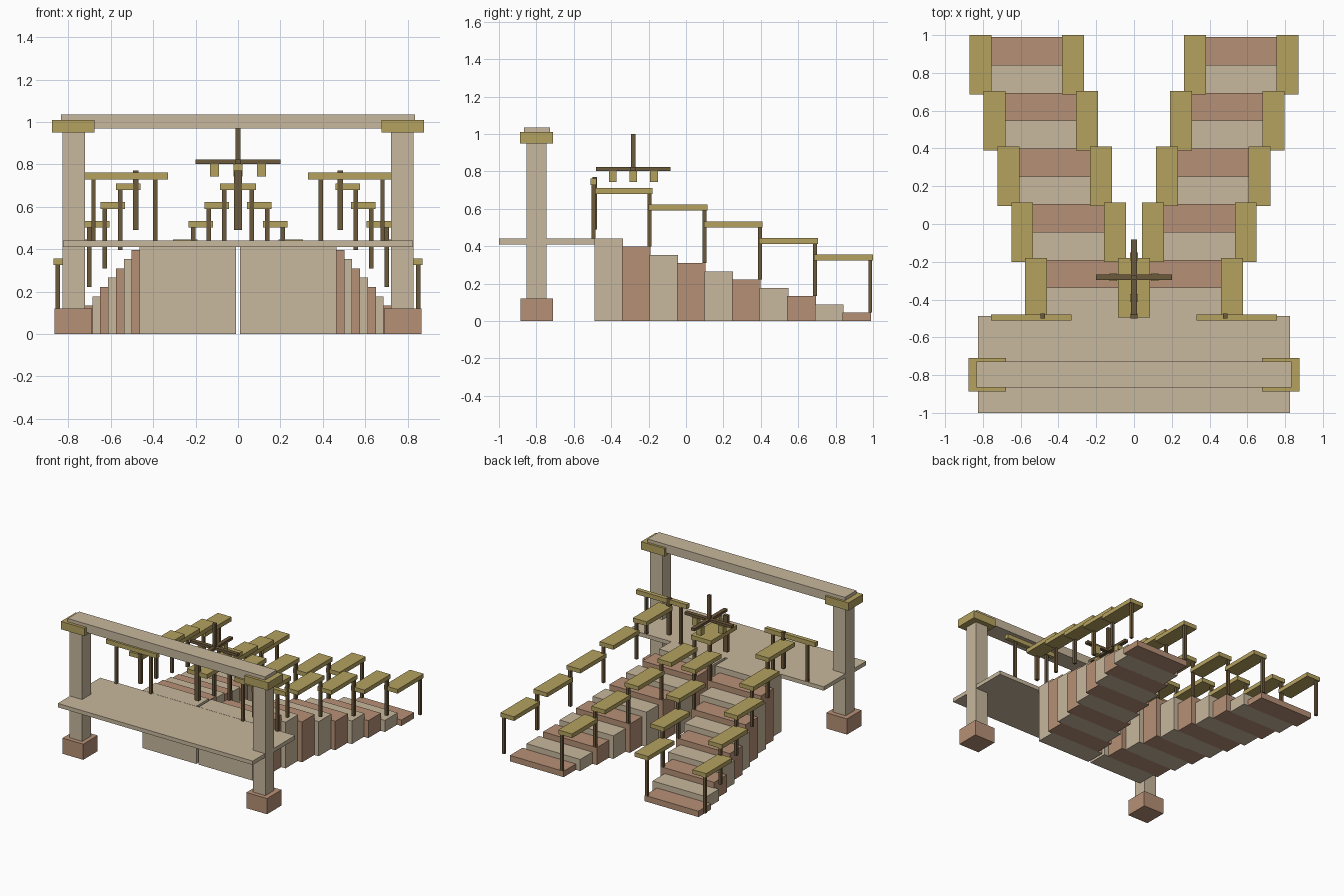
import bpy

if "Cube" in bpy.data.objects:
    bpy.data.objects.remove(bpy.data.objects["Cube"])


def material(name, rgb):
    m = bpy.data.materials.new(name)
    m.diffuse_color = (*rgb, 1)
    m.use_nodes = True
    m.node_tree.nodes["Principled BSDF"].inputs["Base Color"].default_value = m.diffuse_color
    return m


CREAM = material("cream stone", (0.58, 0.48, 0.34))
CLAY = material("terracotta", (0.47, 0.28, 0.18))
GOLD = material("ochre", (0.46, 0.36, 0.115))
WOOD = material("dark wood", (0.15, 0.10, 0.045))


def box(name, mat, x, y, z):
    """Box from (min, max) pairs along each axis."""
    bpy.ops.mesh.primitive_cube_add(
        size=1, location=[(a + b) / 2 for a, b in (x, y, z)])
    o = bpy.context.object
    o.scale = [b - a for a, b in (x, y, z)]
    bpy.ops.object.transform_apply(location=False, rotation=False, scale=True)
    o.name = name
    o.data.materials.append(mat)


def pair(name, mat, x, y, z):
    """Box on the right and its mirror image on the left."""
    box(name + "_right", mat, x, y, z)
    box(name + "_left", mat, (-x[1], -x[0]), y, z)


def around(c, w):
    return (c - w / 2, c + w / 2)


# Platform
box("platform", CREAM, (-0.825, 0.825), (-1.0, -0.487), (0.41, 0.44))

# Gateway: feet, pillars, capitals and beam
pair("pillar_foot", CLAY, (0.69, 0.865), (-0.885, -0.71), (0, 0.12))
pair("pillar", CREAM, (0.722, 0.828), (-0.852, -0.747), (0.12, 0.97))
pair("capital", GOLD, (0.678, 0.877), (-0.887, -0.71), (0.95, 1.01))
box("beam", CREAM, (-0.835, 0.835), (-0.865, -0.727), (0.97, 1.035))

# Two flights of steps, spreading outwards as they descend
for i in range(10):
    x, y = 0.01 + 0.037 * i, -0.49 + 0.1473 * i
    pair(f"step_{i + 1}", CLAY if i % 2 else CREAM,
         (x, x + 0.455), (y, y + 0.153), (0, 0.441 - 0.0440 * i))

# Stepped handrails, each with one post at its lower end
for k in range(5):
    y, top = -0.495 + 0.295 * k, 0.71 - 0.0885 * k
    for side, x0 in (("inner", 0.0275), ("outer", 0.518)):
        x = x0 + 0.0737 * k
        pair(f"{side}_rail_{k + 1}", GOLD,
             around(x, 0.116), (y, y + 0.315), (top - 0.032, top))
        pair(f"{side}_rail_post_{k + 1}", WOOD, around(x + 0.037, 0.021),
             around(y + 0.3, 0.021), (0.397 - 0.088 * k, top - 0.032))

# Newel posts at the head of the flights
pair("newel_post", WOOD, around(0.483, 0.026), around(-0.488, 0.026), (0.49, 0.77))
box("newel_post_middle", WOOD, around(0, 0.036), around(-0.488, 0.026), (0.49, 0.77))

# Balustrades along the back of the platform
pair("balustrade_rail", GOLD, (0.33, 0.758), (-0.511, -0.479), (0.728, 0.762))
for n, x in enumerate((0.39, 0.682)):
    pair(f"balustrade_post_{n + 1}", WOOD, around(x, 0.02),
         around(-0.495, 0.02), (0.44, 0.728))

# Hanging lamp: rod, crossed arms and four lanterns
CY = -0.282
box("lamp_rod", WOOD, around(0, 0.024), around(CY, 0.024), (0.80, 1.0))
box("lamp_arm_x", WOOD, (-0.2, 0.2), around(CY, 0.03), (0.802, 0.822))
box("lamp_arm_y", WOOD, around(0, 0.03), (CY - 0.2, CY + 0.2), (0.802, 0.822))
pair("lantern_side", GOLD, around(0.11, 0.042), around(CY, 0.042), (0.742, 0.802))
for name, d in (("front", -0.11), ("back", 0.11)):
    box("lantern_" + name, GOLD, around(0, 0.042), around(CY + d, 0.042), (0.742, 0.802))
